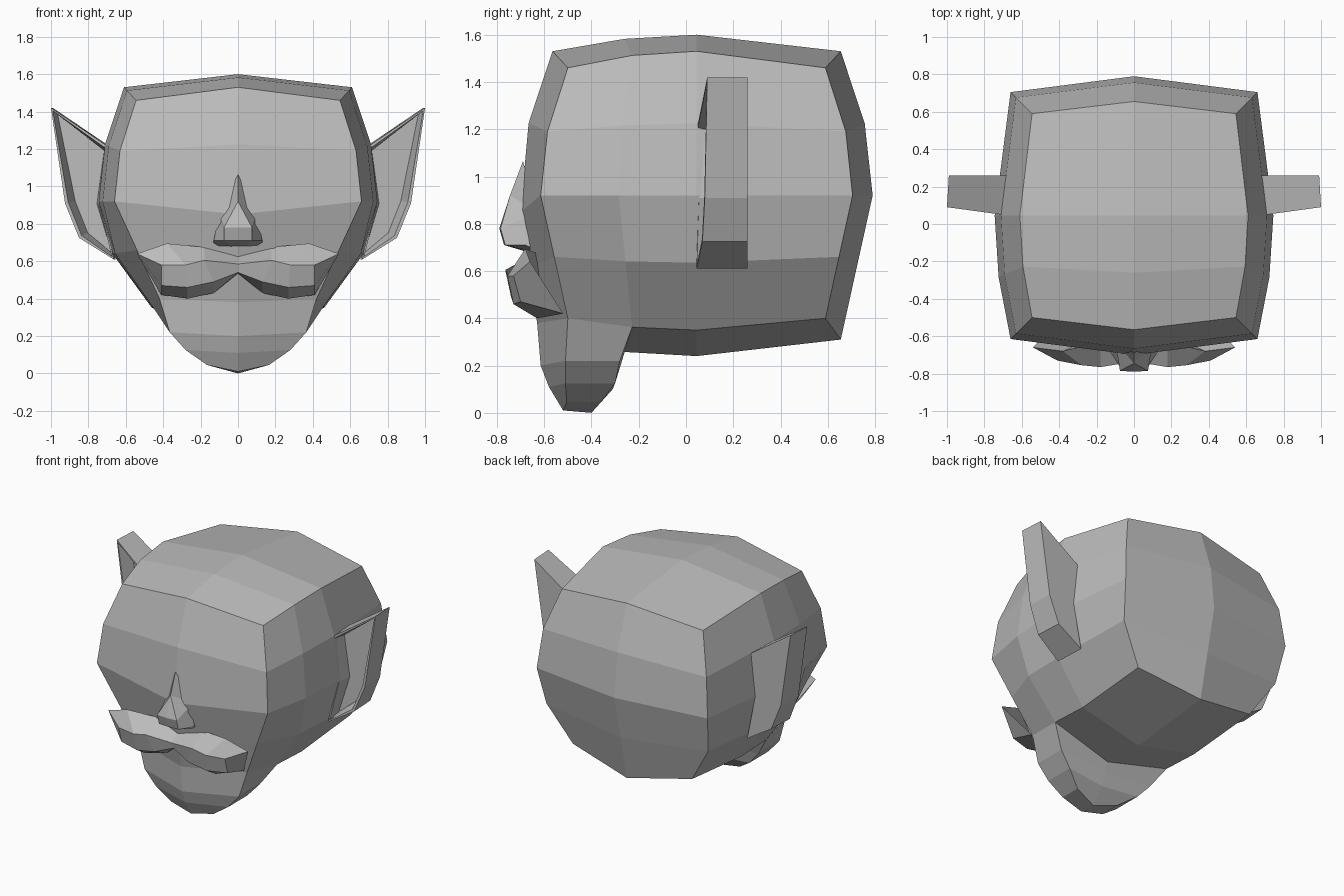
import bpy, bmesh

if "Cube" in bpy.data.objects:
    bpy.data.objects.remove(bpy.data.objects["Cube"])

clay = bpy.data.materials.new("grey clay")
clay.diffuse_color = (0.5, 0.5, 0.5, 1)
clay.use_nodes = True
clay.node_tree.nodes["Principled BSDF"].inputs["Base Color"].default_value = clay.diffuse_color


def finish(bm, name, mirror=False):
    bmesh.ops.recalc_face_normals(bm, faces=bm.faces)
    me = bpy.data.meshes.new(name)
    bm.to_mesh(me)
    bm.free()
    me.materials.append(clay)
    ob = bpy.data.objects.new(name, me)
    bpy.context.collection.objects.link(ob)
    if mirror:
        ob.modifiers.new("mirror", "MIRROR")
    return ob


# Head: rounded box grid, tapered below the middle, with a jaw lofted down
def bulge(u, v, w):
    x = u * (0.745 - 0.085 * v * v - 0.135 * w * w + 0.02 * (v * w) ** 2)
    y = v * (0.745 - 0.085 * u * u - 0.135 * w * w + 0.02 * (u * w) ** 2)
    z = w * (0.68 - 0.07 * u * u - 0.07 * v * v)
    return [x, y + 0.045, z + 0.92]


def head_point(u, v, w):
    p = bulge(u, v, max(w, 0))
    if v == -1 and u == 0 and w <= 0:
        p[2] = 0.85
    if w < 0:
        low = bulge(u, v, -1)
        if abs(u) == 1:
            low[0] = u * (0.42 if v == -1 else 0.46)
            low[2] = 0.35 + 0.05 * v * v
        elif v == -1:
            low[1:] = [-0.63, 0.38]
        p = [a + (b - a) * -w for a, b in zip(p, low)]
        if w == -0.5 and v > -1:
            p[0] += 0.065 * u
    return p


bm = bmesh.new()
verts = {}


def hv(key):
    if key not in verts:
        verts[key] = bm.verts.new(head_point(*key))
    return verts[key]


steps = ([-1, 0, 1], [-1, -0.5, 0, 1], [-1, -0.5, 0, 0.5, 1])
for axis in range(3):
    a, b = [i for i in range(3) if i != axis]
    for side in (-1, 1):
        for a0, a1 in zip(steps[a], steps[a][1:]):
            for b0, b1 in zip(steps[b], steps[b][1:]):
                if axis == 2 and side == -1 and b0 == -1:
                    continue        # left open for the jaw
                quad = []
                for ca, cb in ((a0, b0), (a1, b0), (a1, b1), (a0, b1)):
                    key = [0, 0, 0]
                    key[axis], key[a], key[b] = side, ca, cb
                    quad.append(hv(tuple(key)))
                bm.faces.new(quad)

ring = [hv(k) for k in ((0, -1, -1), (1, -1, -1), (1, -0.5, -1),
                        (0, -0.5, -1), (-1, -0.5, -1), (-1, -1, -1))]
# jaw rings: half width, edge z, centre z, y of front centre, front edge, back edge, back centre
for x, z, zc, fc, f, b, bc in ((0.365, 0.22, 0.20, -0.615, -0.51, -0.28, -0.28),
                               (0.28, 0.125, 0.11, -0.58, -0.51, -0.30, -0.31),
                               (0.165, 0.045, 0.01, -0.52, -0.505, -0.36, -0.40)):
    new = [bm.verts.new(p) for p in ((0, fc, zc), (x, f, z), (x, b, z),
                                     (0, bc, zc - 0.01), (-x, b, z), (-x, f, z))]
    for i in range(6):
        j = (i + 1) % 6
        bm.faces.new((ring[i], ring[j], new[j], new[i]))
    ring = new
bm.faces.new(ring[0:4])
bm.faces.new((ring[0], ring[3], ring[4], ring[5]))
finish(bm, "head")

# Nose: half shape, mirrored
bm = bmesh.new()
n = [bm.verts.new(p) for p in (
    (0, -0.69, 1.065), (0, -0.745, 0.92), (0, -0.79, 0.78), (0.075, -0.785, 0.78),
    (0.075, -0.765, 0.71), (0, -0.77, 0.71), (0.10, -0.63, 0.85),
    (0.13, -0.68, 0.71), (0.13, -0.56, 0.66), (0, -0.57, 0.65))]
for f in ((0, 6, 1), (1, 6, 3), (1, 3, 2), (2, 3, 4, 5), (6, 7, 4, 3),
          (6, 8, 7), (5, 4, 9), (4, 7, 8, 9)):
    bm.faces.new([n[i] for i in f])
finish(bm, "nose", True)

# Moustache: sections from the middle outwards, each top back, front upper, front lower, bottom back
sections = (
    ((0, -0.62, 0.65), (0, -0.735, 0.585), (0, -0.715, 0.54), (0, -0.60, 0.53)),
    ((0.18, -0.63, 0.675), (0.18, -0.765, 0.605), (0.13, -0.74, 0.49), (0.13, -0.60, 0.43)),
    ((0.38, -0.68, 0.695), (0.28, -0.755, 0.58), (0.27, -0.73, 0.46), (0.27, -0.63, 0.40)),
    ((0.54, -0.66, 0.64), (0.41, -0.73, 0.58), (0.41, -0.70, 0.47), (0.41, -0.52, 0.42)))
bm = bmesh.new()
rows = [[bm.verts.new(p) for p in s] for s in sections]
for r, s in zip(rows, rows[1:]):
    for i in range(4):
        j = (i + 1) % 4
        bm.faces.new((r[i], s[i], s[j], r[j]))
bm.faces.new(rows[-1])
finish(bm, "moustache", True)

# Ears: pointed outline, thickened, with a hollow in the front
outline = ((1.0, 1.42), (0.925, 0.91), (0.85, 0.725), (0.665, 0.61), (0.725, 0.91), (0.69, 1.21))
bm = bmesh.new()
front = [bm.verts.new((x, 0.045 + 0.136 * (x - 0.67), z)) for x, z in outline]
back = [bm.verts.new((x - 0.01, 0.26, z)) for x, z in outline]
face = bm.faces.new(front)
bm.faces.new(back[::-1])
for i in range(6):
    j = (i + 1) % 6
    bm.faces.new((front[i], front[j], back[j], back[i]))
bmesh.ops.recalc_face_normals(bm, faces=bm.faces)
bmesh.ops.inset_region(bm, faces=[face], thickness=0.018)
bmesh.ops.inset_region(bm, faces=[face], thickness=0.025, depth=-0.10)
finish(bm, "ears", True)
